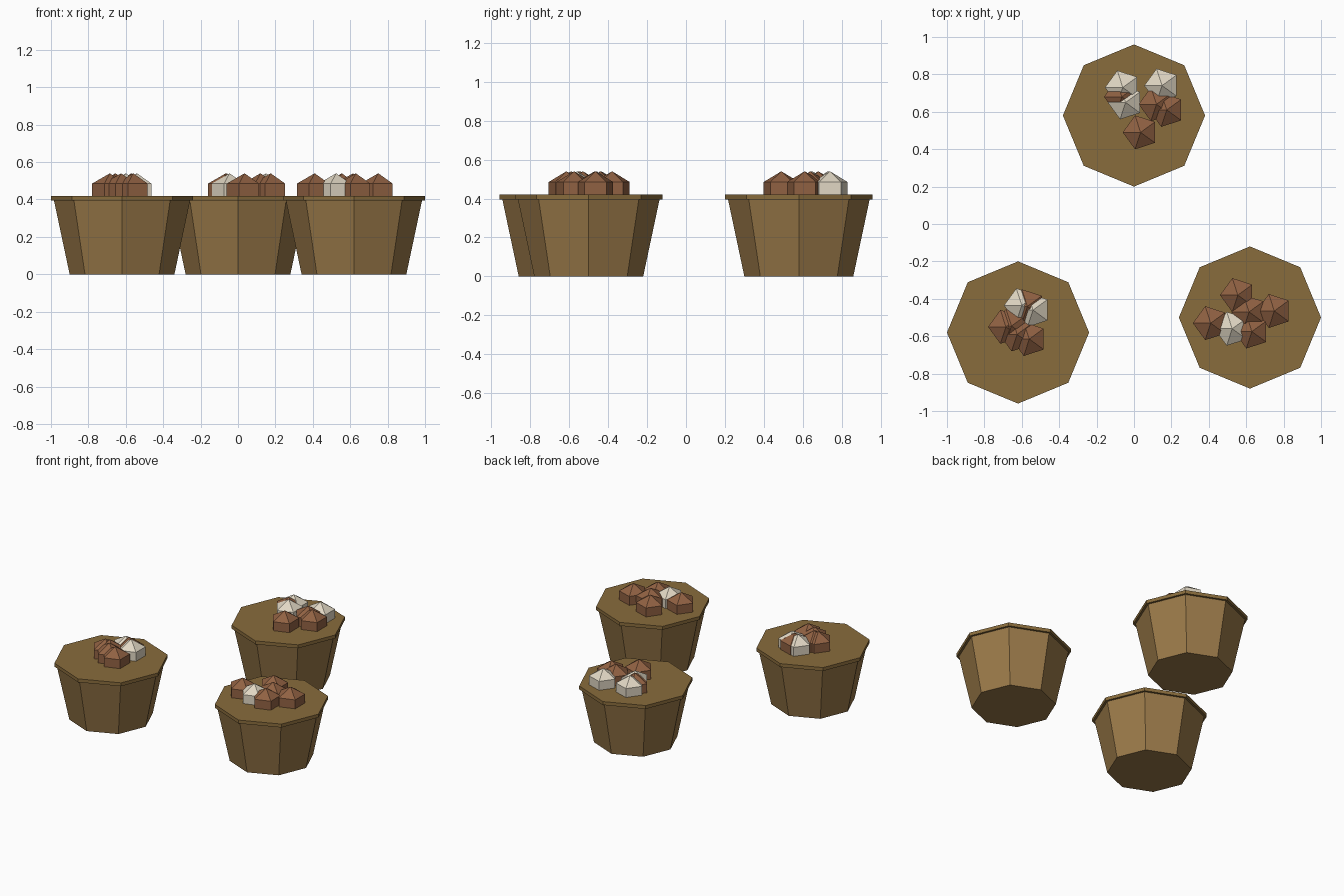
import bpy
import math

if "Cube" in bpy.data.objects:
    bpy.data.objects.remove(bpy.data.objects["Cube"])


def material(name, rgb):
    mat = bpy.data.materials.new(name)
    mat.diffuse_color = (*rgb, 1)
    mat.use_nodes = True
    mat.node_tree.nodes["Principled BSDF"].inputs["Base Color"].default_value = mat.diffuse_color
    return mat


WICKER = material("wicker", (0.32, 0.19, 0.065))
RIM = material("rim", (0.25, 0.15, 0.045))
BROWN = material("brown_egg", (0.28, 0.12, 0.055))
CREAM = material("cream_egg", (0.75, 0.68, 0.55))


def finish(name, mat):
    ob = bpy.context.object
    ob.name = name
    ob.data.materials.append(mat)


def octagon(name, x, y, z0, z1, r0, r1, mat):
    bpy.ops.mesh.primitive_cone_add(vertices=8, radius1=r0, radius2=r1, depth=z1 - z0,
                                    location=(x, y, (z0 + z1) / 2))
    finish(name, mat)


def egg(name, x, y, mat):
    # five-sided ball half sunk into the lid
    bpy.ops.mesh.primitive_uv_sphere_add(segments=5, ring_count=3, radius=0.11,
                                         location=(x, y, 0.43), rotation=(0, 0, math.pi / 2))
    finish(name, mat)


# basket centre, brown egg positions, cream egg positions
baskets = {
    "back": ((0, 0.58),
             [(-0.065, 0.68), (0.12, 0.64), (0.175, 0.61), (0.035, 0.49)],
             [(-0.06, 0.73), (0.15, 0.74), (-0.045, 0.65)]),
    "left": ((-0.62, -0.58),
             [(-0.57, -0.44), (-0.685, -0.55), (-0.655, -0.545), (-0.625, -0.59), (-0.56, -0.615)],
             [(-0.60, -0.435), (-0.54, -0.46)]),
    "right": ((0.62, -0.50),
              [(0.555, -0.38), (0.75, -0.465), (0.615, -0.47), (0.41, -0.53), (0.63, -0.575)],
              [(0.525, -0.56)]),
}

for side, ((x, y), browns, creams) in baskets.items():
    # tapered tub and flat overhanging rim
    octagon(f"{side}_basket", x, y, 0, 0.40, 0.28, 0.365, WICKER)
    octagon(f"{side}_rim", x, y, 0.395, 0.42, 0.38, 0.38, RIM)
    # heap of eggs
    for kind, spots, mat in (("brown", browns, BROWN), ("cream", creams, CREAM)):
        for i, (ex, ey) in enumerate(spots):
            egg(f"{side}_{kind}_egg_{i + 1}", ex, ey, mat)
